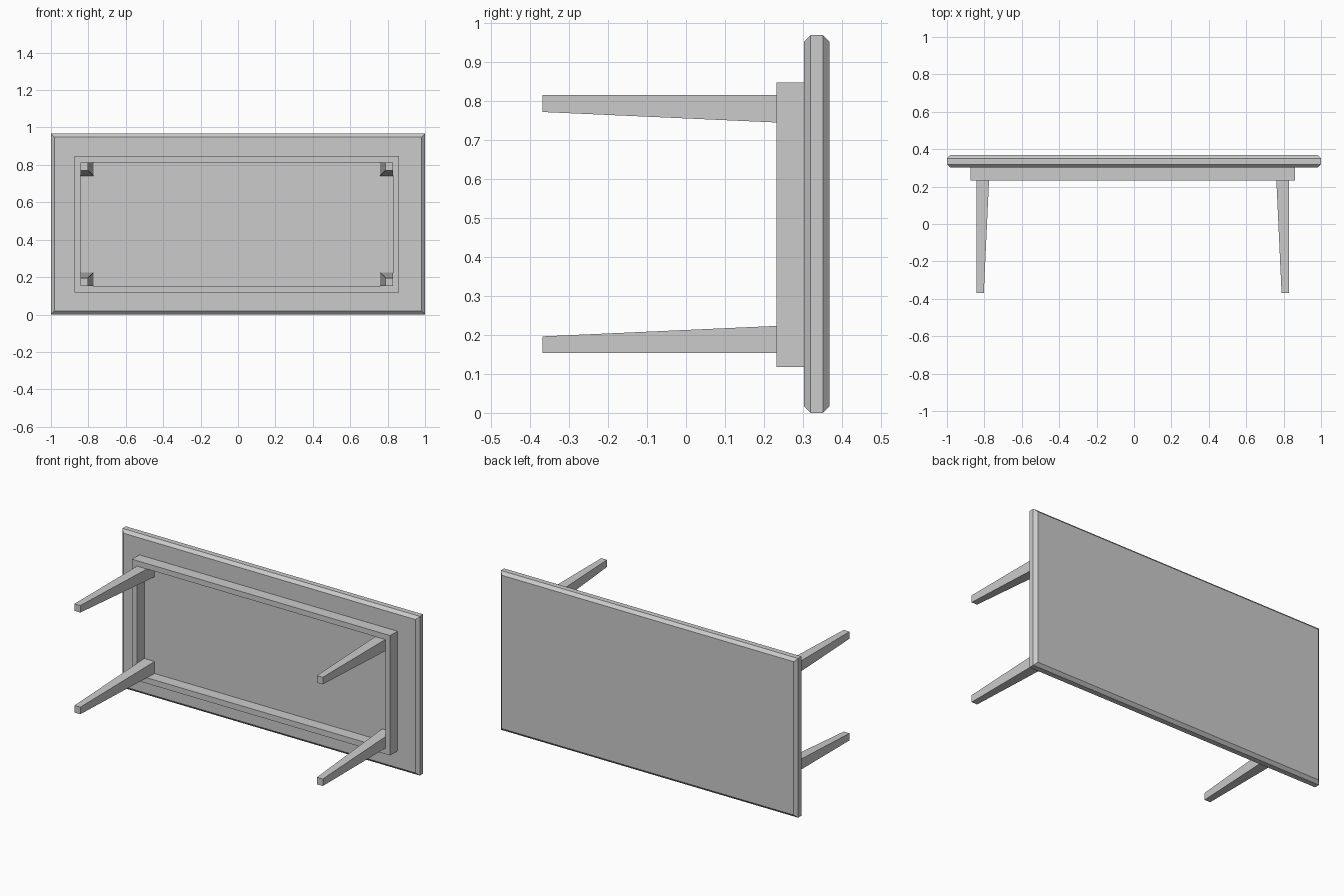
import bpy

if "Cube" in bpy.data.objects:
    bpy.data.objects.remove(bpy.data.objects["Cube"])

grey = bpy.data.materials.new("plain grey")
grey.diffuse_color = (0.6, 0.6, 0.6, 1)
grey.use_nodes = True
grey.node_tree.nodes["Principled BSDF"].inputs["Base Color"].default_value = grey.diffuse_color


def loft(name, sections, close_ring=False):
    """Skin rectangular sections (x0, x1, z0, z1, y); cap the ends or join them in a ring."""
    verts, faces = [], []
    for x0, x1, z0, z1, y in sections:
        verts += [(x0, y, z0), (x1, y, z0), (x1, y, z1), (x0, y, z1)]
    n = len(sections)
    for s in range(n if close_ring else n - 1):
        a, b = 4 * s, 4 * ((s + 1) % n)
        for i in range(4):
            j = (i + 1) % 4
            faces.append((a + i, a + j, b + j, b + i))
    if not close_ring:
        faces += [(3, 2, 1, 0), tuple(range(4 * n - 4, 4 * n))]
    mesh = bpy.data.meshes.new(name)
    mesh.from_pydata(verts, [], faces)
    mesh.materials.append(grey)
    obj = bpy.data.objects.new(name, mesh)
    bpy.context.collection.objects.link(obj)
    # Consistent outward normals
    import bmesh
    bm = bmesh.new()
    bm.from_mesh(mesh)
    bmesh.ops.recalc_face_normals(bm, faces=bm.faces)
    bm.to_mesh(mesh)
    bm.free()
    return obj


# Tabletop, tipped on its long edge, with chamfered rims
H, C = 0.968, 0.018
loft("tabletop", [
    (-1 + C, 1 - C, C, H - C, 0.302),
    (-1, 1, 0, H, 0.319),
    (-1, 1, 0, H, 0.351),
    (-1 + C, 1 - C, C, H - C, 0.368),
])

# Open rectangular apron under the top
outer = (-0.875, 0.861, 0.118, 0.847)
inner = (-0.842, 0.828, 0.153, 0.814)
loft("apron", [(*outer, 0.232), (*outer, 0.302),
               (*inner, 0.302), (*inner, 0.232)], close_ring=True)

# Legs: outer faces straight, inner faces tapering towards the foot
for side, x, sx in (("left", inner[0], 1), ("right", inner[1], -1)):
    for level, z, sz in (("lower", inner[2], 1), ("upper", inner[3], -1)):
        sections = []
        for y, w, d in ((-0.368, 0.039, 0.043), (0.302, 0.070, 0.073)):
            xs = sorted((x, x + sx * w))
            zs = sorted((z, z + sz * d))
            sections.append((*xs, *zs, y))
        loft(f"{level}_{side}_leg", sections)
